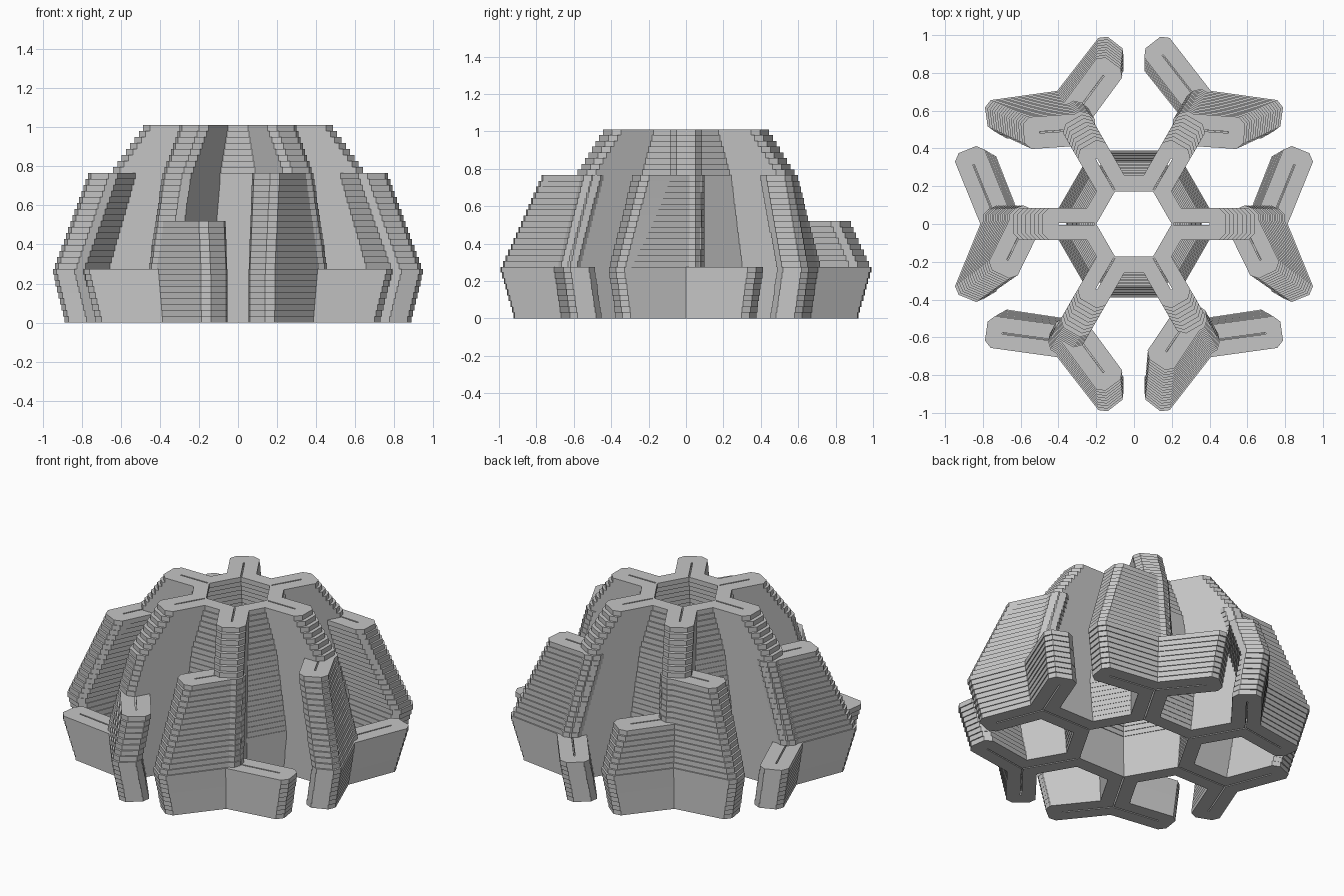
import bpy, bmesh, math
from mathutils import Vector, Matrix
from mathutils.geometry import delaunay_2d_cdt

cube = bpy.data.objects.get("Cube")
if cube:
    bpy.data.objects.remove(cube, do_unlink=True)

LAYERS = 33
STEP = 1.01 / LAYERS
HALF = 0.085       # half the wall width
CHAMFER = 0.035
SLIT = 0.004       # half the slit width

# Plan sizes at key layers: layer, ring radius, fork distance, branch tip x, tip y
KEYS = [(0, 0.33, 0.68, 0.79, 0.28),
        (8, 0.35, 0.722, 0.85, 0.315),
        (24, 0.28, 0.577, 0.67, 0.19),
        (32, 0.20, 0.40, 0.50, 0.10)]

# Number of layers in the clockwise and counter-clockwise branch of each arm
LOW, MID, TALL = 9, 17, 25
ARMS = {"right_arm": (TALL, LOW), "back_left_arm": (TALL, LOW),
        "back_right_arm": (MID, TALL), "left_arm": (LOW, TALL),
        "front_right_arm": (LOW, MID), "front_left_arm": (TALL, LOW)}

grey = bpy.data.materials.new("stone_grey")
grey.use_nodes = True
colour = (0.56, 0.56, 0.56, 1)
grey.diffuse_color = colour
grey.node_tree.nodes["Principled BSDF"].inputs["Base Color"].default_value = colour


def plan(layer):
    """Plan sizes of one layer, interpolated between the keys."""
    for a, b in zip(KEYS, KEYS[1:]):
        if layer <= b[0]:
            t = (layer - a[0]) / (b[0] - a[0])
            return [p + (q - p) * t for p, q in zip(a[1:], b[1:])]


def along(start, end, shape):
    """Place (forward, side) offsets, each measured from the start or end."""
    d = (end - start).normalized()
    side = Vector((-d.y, d.x))
    return [(end if at_end else start) + d * f + side * s for at_end, f, s in shape]


def wall(start, end):
    """Straight wall with chamfered corners at both ends."""
    w, c = HALF, HALF - CHAMFER
    return along(start, end, [(0, -c, -w), (1, c, -w), (1, w, -c), (1, w, c),
                              (1, c, w), (0, -c, w), (0, -w, c), (0, -w, -c)])


def slit(start, end):
    return along(start, end, [(0, 0, -SLIT), (1, 0, -SLIT), (1, 0, SLIT), (0, 0, SLIT)])


def add_layer(bm, solids, slits, layer):
    """Merge plan outlines, leave out the slits and raise them by one step."""
    points, polys = [], []
    for poly in solids + slits:
        polys.append(list(range(len(points), len(points) + len(poly))))
        points += poly
    verts, _, tris, _, _, sources = delaunay_2d_cdt(points, [], polys, 1, 1e-5)
    tris = [t for t, src in zip(tris, sources)
            if src and max(src) < len(solids)]
    low = [bm.verts.new((v.x, v.y, layer * STEP)) for v in verts]
    high = [bm.verts.new((v.x, v.y, (layer + 1) * STEP)) for v in verts]
    directed = {(t[i - 1], t[i]) for t in tris for i in range(3)}
    for t in tris:
        bm.faces.new([high[i] for i in t])
        bm.faces.new([low[i] for i in reversed(t)])
    for a, b in sorted(directed):
        if (b, a) not in directed:
            bm.faces.new((low[a], low[b], high[b], high[a]))


def finish(bm, name, angle=0):
    loose = [v for v in bm.verts if not v.link_faces]
    bmesh.ops.delete(bm, geom=loose, context='VERTS')
    bmesh.ops.rotate(bm, verts=bm.verts, cent=(0, 0, 0),
                     matrix=Matrix.Rotation(angle, 3, 'Z'))
    mesh = bpy.data.meshes.new(name)
    bm.to_mesh(mesh)
    bm.free()
    mesh.materials.append(grey)
    bpy.context.collection.objects.link(bpy.data.objects.new(name, mesh))


# Central six-sided ring, widening downward
turn = Matrix.Rotation(math.radians(60), 2)
inset = HALF * math.tan(math.radians(30))
ring = bmesh.new()
for layer in range(LAYERS):
    radius = plan(layer)[0]
    panel = [Vector((radius, 0)), Vector((radius + inset, HALF)),
             turn @ Vector((radius + inset, -HALF)), turn @ Vector((radius, 0))]
    panels = []
    for _ in range(6):
        panels.append(panel)
        panel = [turn @ p for p in panel]
    add_layer(ring, panels, [], layer)
finish(ring, "central_ring")

# Six forked arms, each with two branches of their own height
for index, (name, heights) in enumerate(ARMS.items()):
    bm = bmesh.new()
    for layer in range(LAYERS):
        radius, fork_x, tip_x, tip_y = plan(layer)
        root, fork = Vector((radius, 0)), Vector((fork_x, 0))
        c = HALF - CHAMFER
        solids = [[root, Vector((radius + inset, -HALF))]
                  + along(root, fork, [(1, c, -HALF), (1, HALF, -c),
                                       (1, HALF, c), (1, c, HALF)])
                  + [Vector((radius + inset, HALF))]]
        slits = [slit(root + Vector((0.01, 0)), fork)]
        for sign, height in zip((-1, 1), heights):
            if layer < height:
                tip = Vector((tip_x, sign * tip_y))
                solids.append(wall(fork, tip))
                slits.append(slit(fork, tip))
        add_layer(bm, solids, slits, layer)
    finish(bm, name, math.radians(60 * index))
